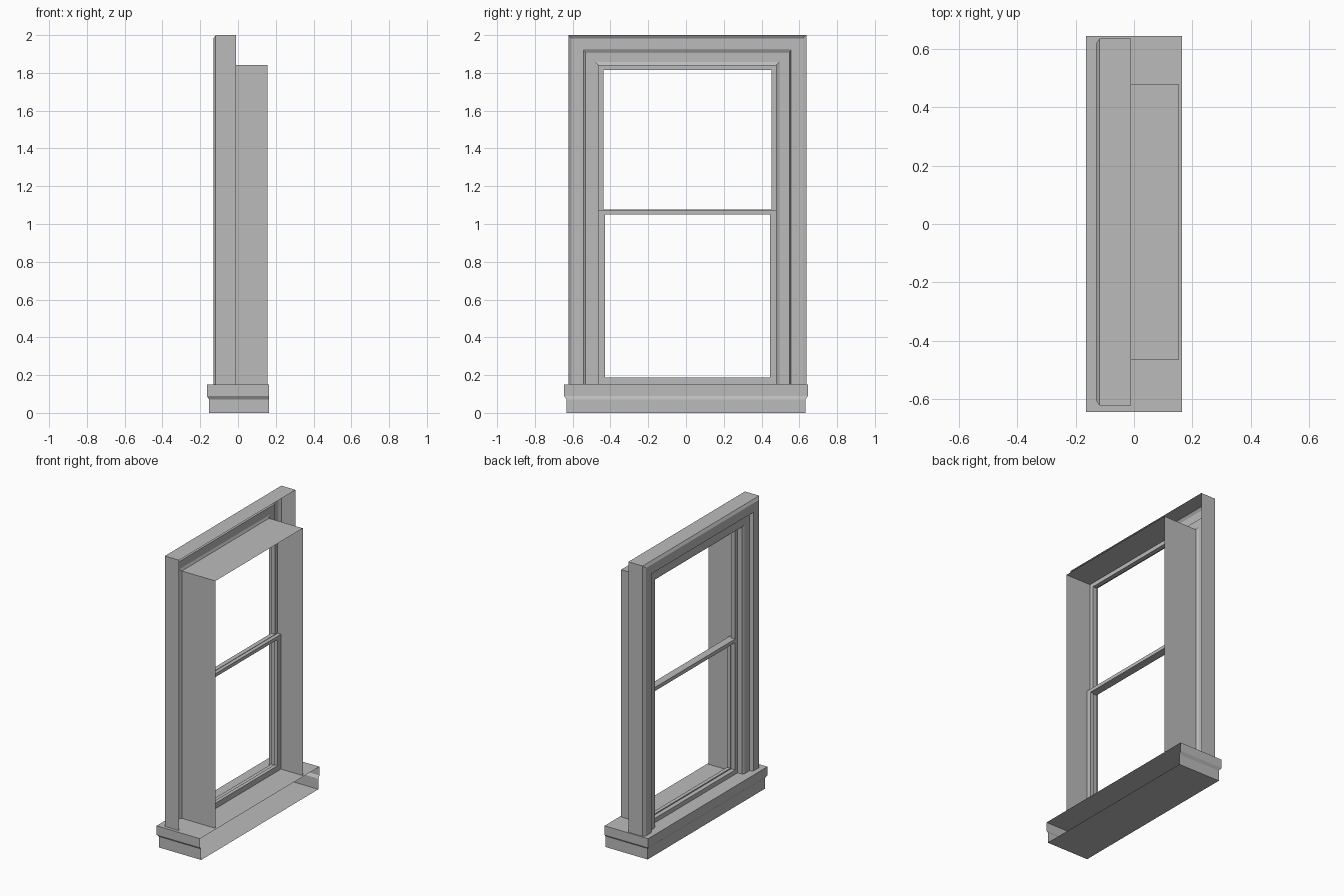
import bpy
import bmesh

cube = bpy.data.objects.get("Cube")
if cube:
    bpy.data.objects.remove(cube, do_unlink=True)

grey = bpy.data.materials.new("plain_grey")
grey.use_nodes = True
grey.diffuse_color = (0.5, 0.5, 0.5, 1)
grey.node_tree.nodes["Principled BSDF"].inputs["Base Color"].default_value = (0.5, 0.5, 0.5, 1)

CENTRE = 0.007   # middle of the window in y
HEAD = 1.37      # head height minus half width
SILL_TOP = 0.15


def finish(name, bm):
    mesh = bpy.data.meshes.new(name)
    bm.to_mesh(mesh)
    bm.free()
    mesh.materials.append(grey)
    obj = bpy.data.objects.new(name, mesh)
    bpy.context.collection.objects.link(obj)
    return obj


def skin(bm, rows, closed=False):
    """Join neighbouring rows of points with quads."""
    rows = [[bm.verts.new(p) for p in row] for row in rows]
    for a, b in zip(rows, rows[1:]):
        n = len(a)
        for i in range(n if closed else n - 1):
            j = (i + 1) % n
            bm.faces.new((a[i], a[j], b[j], b[i]))
    return rows


def arch(x, w):
    """Path up one side, across the head and down the other side."""
    return [(x, CENTRE - w, SILL_TOP), (x, CENTRE - w, HEAD + w),
            (x, CENTRE + w, HEAD + w), (x, CENTRE + w, SILL_TOP)]


def ring(x, w, z0, z1):
    return [(x, CENTRE - w, z0), (x, CENTRE - w, z1),
            (x, CENTRE + w, z1), (x, CENTRE + w, z0)]


# Casing moulding and deep jamb, open at the rear
def moulding(name, profile):
    bm = bmesh.new()
    skin(bm, [arch(x, w) for x, w in profile])
    finish(name, bm)


moulding("casing", [(-0.01, 0.63), (-0.118, 0.63), (-0.13, 0.612), (-0.13, 0.55),
                    (-0.108, 0.54), (-0.108, 0.487), (-0.1, 0.472)])
moulding("jamb", [(-0.1, 0.472), (0.155, 0.472)])


# Sash frames: square tubes around an opening
def frame(name, x0, x1, outer, inner):
    bm = bmesh.new()
    rows = [ring(x0, *outer), ring(x0, *inner), ring(x1, *inner), ring(x1, *outer), ring(x0, *outer)]
    skin(bm, rows, closed=True)
    bmesh.ops.remove_doubles(bm, verts=bm.verts, dist=0.0001)
    finish(name, bm)


frame("outer_sash", -0.065, -0.035, (0.472, SILL_TOP, 1.842), (0.445, 0.18, 1.815))
frame("lower_sash", -0.035, -0.01, (0.472, SILL_TOP, 1.073), (0.437, 0.187, 1.05))


# Meeting rail of the upper sash
bm = bmesh.new()
bmesh.ops.create_cube(bm, size=1)
for v in bm.verts:
    v.co = (-0.05 + v.co.x * 0.03, CENTRE + v.co.y * 0.89, 1.063 + v.co.z * 0.025)
finish("meeting_rail", bm)


# Sill with an apron below, open at the rear
bm = bmesh.new()
levels = [(SILL_TOP, -0.165, 0.645), (0.09, -0.165, 0.645), (0.072, -0.153, 0.633), (0, -0.153, 0.633)]
rows = skin(bm, [[(0.165, -h, z), (x, -h, z), (x, h, z), (0.165, h, z)] for z, x, h in levels])
bm.faces.new(rows[0])
bm.faces.new(rows[-1])
bmesh.ops.recalc_face_normals(bm, faces=bm.faces)
finish("sill_and_apron", bm)
